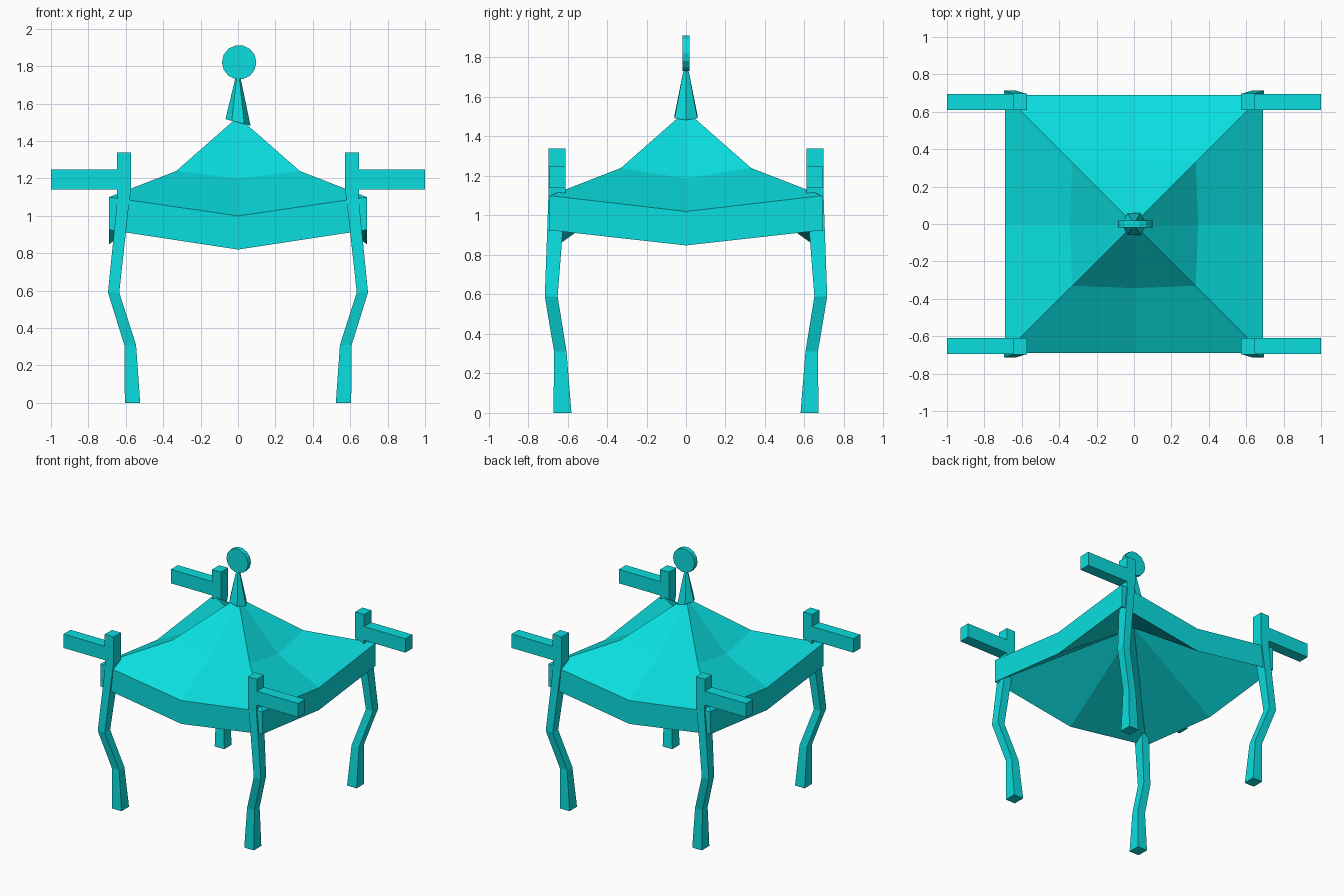
import bpy, bmesh
from math import cos, sin, pi

cube = bpy.data.objects.get("Cube")
if cube:
    bpy.data.objects.remove(cube, do_unlink=True)

turquoise = bpy.data.materials.new("turquoise")
turquoise.use_nodes = True
COLOR = (0.003, 0.73, 0.74, 1)
turquoise.diffuse_color = COLOR
turquoise.node_tree.nodes["Principled BSDF"].inputs["Base Color"].default_value = COLOR


def finish(name, bm):
    """Turn a bmesh into a flat shaded object with outward normals."""
    bmesh.ops.recalc_face_normals(bm, faces=bm.faces)
    mesh = bpy.data.meshes.new(name)
    bm.to_mesh(mesh)
    bm.free()
    mesh.materials.append(turquoise)
    obj = bpy.data.objects.new(name, mesh)
    bpy.context.collection.objects.link(obj)
    return obj


def bridge(bm, a, b):
    """Join two loops of vertices with a band of quads."""
    for i in range(len(a)):
        j = (i + 1) % len(a)
        bm.faces.new((a[i], a[j], b[j], b[i]))


def fan(bm, loop, tip):
    """Close a loop of vertices with triangles to a tip."""
    apex = bm.verts.new(tip)
    for i in range(len(loop)):
        bm.faces.new((loop[i], loop[(i + 1) % len(loop)], apex))


def loft(name, rings):
    """Skin a stack of closed rings and cap both ends."""
    bm = bmesh.new()
    loops = [[bm.verts.new(p) for p in ring] for ring in rings]
    for a, b in zip(loops, loops[1:]):
        bridge(bm, a, b)
    bm.faces.new(loops[0])
    bm.faces.new(loops[-1])
    return finish(name, bm)


def rect(x0, x1, y0, y1, z):
    return [(x0, y0, z), (x1, y0, z), (x1, y1, z), (x0, y1, z)]


def canopy_ring(corner, mid, corner_z, side_z, front_z):
    """Eight points: corners alternating with sagging edge middles."""
    c, m = corner, mid
    return [(c, -c, corner_z), (m, 0, side_z), (c, c, corner_z), (0, m, front_z),
            (-c, c, corner_z), (-m, 0, side_z), (-c, -c, corner_z), (0, -m, front_z)]


# Canopy: folded roof, deep sagging border and a straight-sloped hollow underside
bm = bmesh.new()
fold, rim, hem = ([bm.verts.new(p) for p in canopy_ring(*ring)] for ring in (
    (0.33, 0.343, 1.24, 1.187, 1.20),
    (0.69, 0.69, 1.10, 1.02, 1.00),
    (0.69, 0.69, 0.925, 0.848, 0.82)))
fan(bm, fold, (0, 0, 1.53))
bridge(bm, fold, rim)
bridge(bm, rim, hem)
fan(bm, hem, (0, 0, 1.31))
finish("canopy", bm)

# Bent legs that run up through the corners, each with a sideways arm
LEG = [(0.523, 0.605, 0.58, 0.671, 0), (0.545, 0.608, 0.605, 0.668, 0.31),
       (0.635, 0.695, 0.65, 0.715, 0.59), (0.58, 0.645, 0.611, 0.697, 1.09),
       (0.572, 0.648, 0.61, 0.697, 1.14), (0.572, 0.648, 0.61, 0.697, 1.34)]
ARM = [(0.64, 1.0, 0.61, 0.695, 1.14), (0.64, 1.0, 0.61, 0.695, 1.247)]
for sx, side in ((1, "left"), (-1, "right")):
    for sy, end in ((1, "back"), (-1, "front")):
        for part, sections in (("leg", LEG), ("arm", ARM)):
            rings = [[(sx * x, sy * y, z) for x, y, z in rect(*s)] for s in sections]
            loft(f"{end}_{side}_{part}", rings)

# Six-sided spire on the peak, its foot slightly tilted
loft("spire", [[(r * cos(i * pi / 3), r * sin(i * pi / 3), z - tilt * cos(i * pi / 3))
                for i in range(6)]
               for r, z, tilt in ((0.067, 1.50, 0.017), (0.012, 1.745, 0))])

# Upright disc on the spire
SIDES = 14
loft("disc", [[(0.006 + 0.092 * cos(i * 2 * pi / SIDES), y,
                1.821 + 0.092 * sin(i * 2 * pi / SIDES)) for i in range(SIDES)]
              for y in (-0.018, 0.018)])
